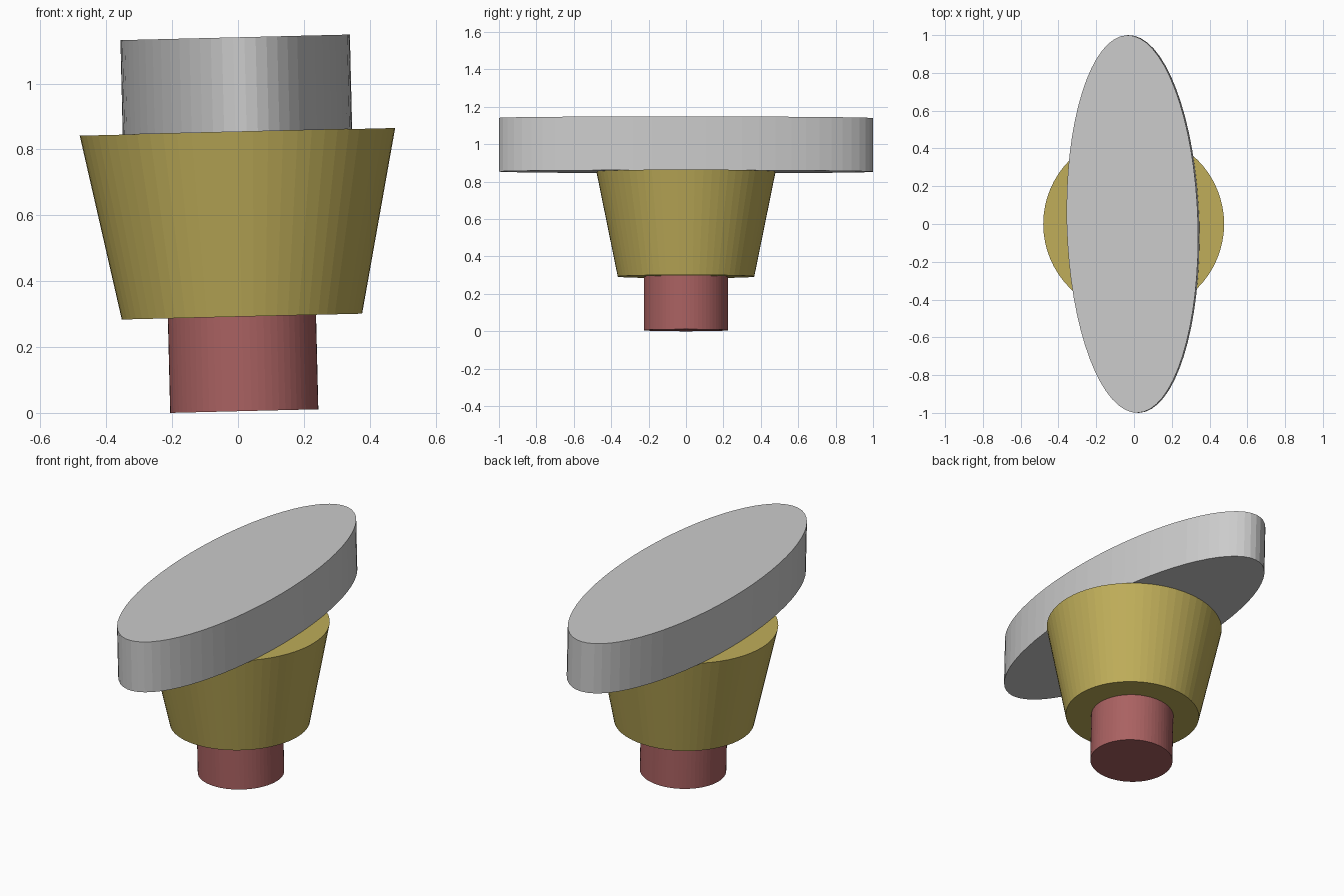
import bpy
from math import cos, sin, pi
from mathutils import Matrix, Vector

if "Cube" in bpy.data.objects:
    bpy.data.objects.remove(bpy.data.objects["Cube"])

SIDES = 64
# Whole stack leans slightly toward -x
LEAN = Matrix.Translation((0.019, 0, 0.0055)) @ Matrix.Rotation(-0.0244, 4, 'Y')


def frustum(name, z0, z1, bottom, top, color=None, turn=0.0):
    """Capped tube along the leaning axis; bottom/top are (x, y) radii."""
    verts = []
    for z, (rx, ry) in ((z0, bottom), (z1, top)):
        for i in range(SIDES):
            a = 2 * pi * i / SIDES
            verts.append((rx * cos(a), ry * sin(a), z))
    faces = [(i, (i + 1) % SIDES, SIDES + (i + 1) % SIDES, SIDES + i)
             for i in range(SIDES)]
    faces += [tuple(reversed(range(SIDES))), tuple(range(SIDES, 2 * SIDES))]
    mesh = bpy.data.meshes.new(name)
    mesh.from_pydata(verts, [], faces)
    mesh.transform(LEAN @ Matrix.Rotation(turn, 4, 'Z'))
    obj = bpy.data.objects.new(name, mesh)
    bpy.context.collection.objects.link(obj)
    if color:
        mat = bpy.data.materials.new(name + "_color")
        mat.diffuse_color = color
        mat.use_nodes = True
        mat.node_tree.nodes["Principled BSDF"].inputs["Base Color"].default_value = mat.diffuse_color
        mesh.materials.append(mat)
    return obj


# Narrow foot
frustum("foot", 0.0, 0.287, (0.225, 0.225), (0.225, 0.225), (0.40, 0.12, 0.12, 1))
# Flared cone body
frustum("cone_body", 0.287, 0.848, (0.365, 0.365), (0.479, 0.479), (0.52, 0.42, 0.10, 1))
# Long oval top plate, turned a touch about its axis
frustum("oval_plate", 0.848, 1.135, (0.3475, 1.0), (0.3475, 1.0), turn=0.028)
